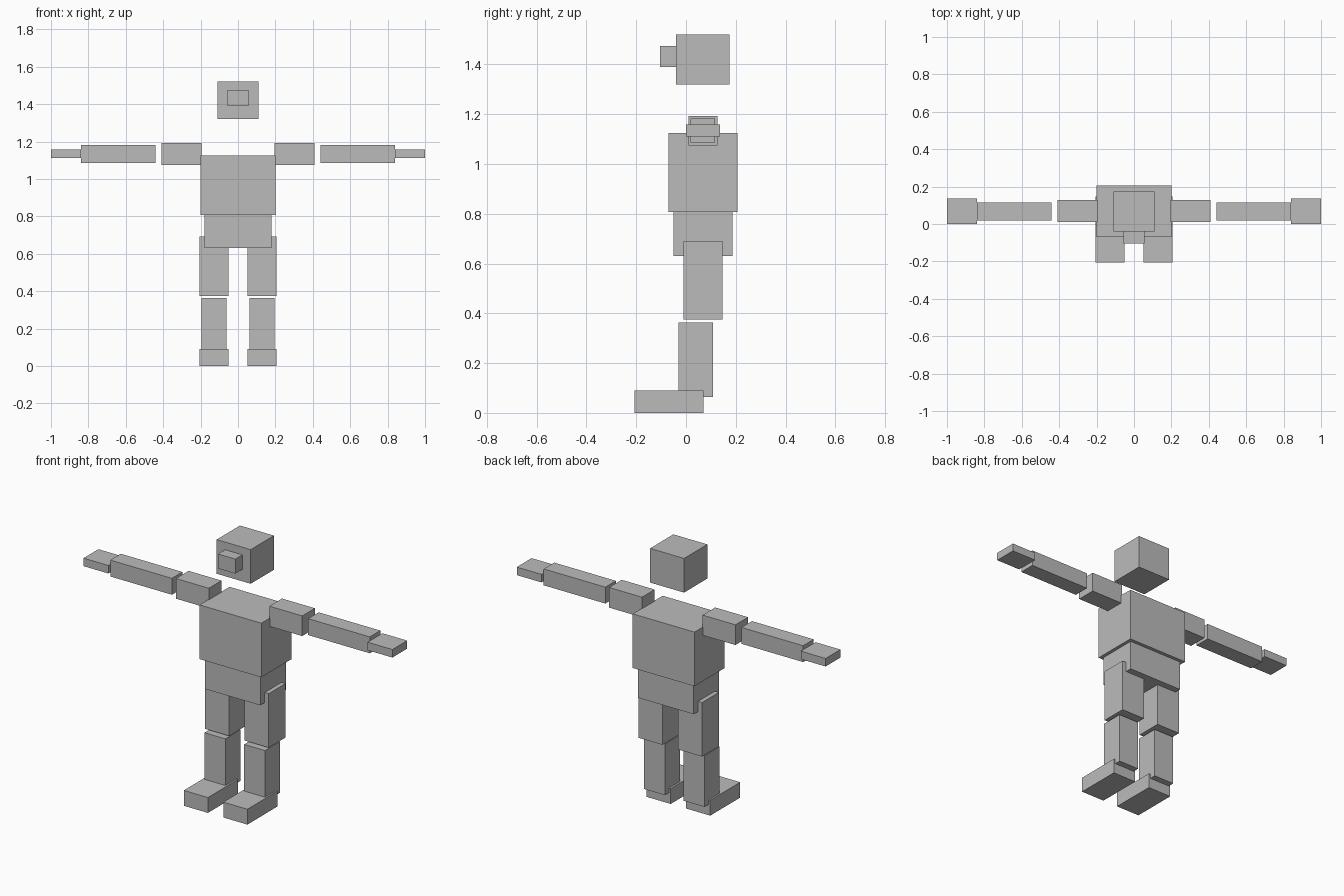
import bpy
import bmesh
from mathutils import Vector

default = bpy.data.objects.get("Cube")
if default:
    bpy.data.objects.remove(default, do_unlink=True)

GREY = (0.5, 0.5, 0.5, 1.0)
grey = bpy.data.materials.new("plain grey")
grey.use_nodes = True
grey.diffuse_color = GREY
grey.node_tree.nodes["Principled BSDF"].inputs["Base Color"].default_value = GREY


def block(name, x, y, z):
    """Flat-faced box spanning the given (low, high) range on each axis."""
    low, high = (Vector(corner) for corner in zip(x, y, z))
    mesh = bpy.data.meshes.new(name)
    bm = bmesh.new()
    bmesh.ops.create_cube(bm, size=1)
    bmesh.ops.scale(bm, vec=high - low, verts=bm.verts)
    bm.to_mesh(mesh)
    bm.free()
    mesh.materials.append(grey)
    obj = bpy.data.objects.new(name, mesh)
    obj.location = (low + high) / 2
    bpy.context.scene.collection.objects.link(obj)


def pair(name, x, y, z):
    """The same box on the left (+x) and mirrored on the right."""
    block("left_" + name, x, y, z)
    block("right_" + name, (-x[1], -x[0]), y, z)


# Head and body
block("head", (-0.11, 0.11), (-0.04, 0.175), (1.32, 1.52))
block("nose", (-0.056, 0.056), (-0.105, -0.04), (1.39, 1.475))
block("chest", (-0.2, 0.2), (-0.07, 0.207), (0.808, 1.125))
block("pelvis", (-0.18, 0.18), (-0.05, 0.186), (0.631, 0.808))

# Arms
pair("upper_arm", (0.196, 0.409), (0.01, 0.127), (1.075, 1.193))
pair("forearm", (0.441, 0.84), (0.019, 0.116), (1.086, 1.182))
pair("hand", (0.84, 1.0), (0.0, 0.137), (1.111, 1.158))

# Legs
pair("thigh", (0.05, 0.206), (-0.01, 0.146), (0.375, 0.691))
pair("shin", (0.061, 0.196), (-0.03, 0.108), (0.063, 0.363))
pair("foot", (0.05, 0.206), (-0.207, 0.07), (0.0, 0.09))
